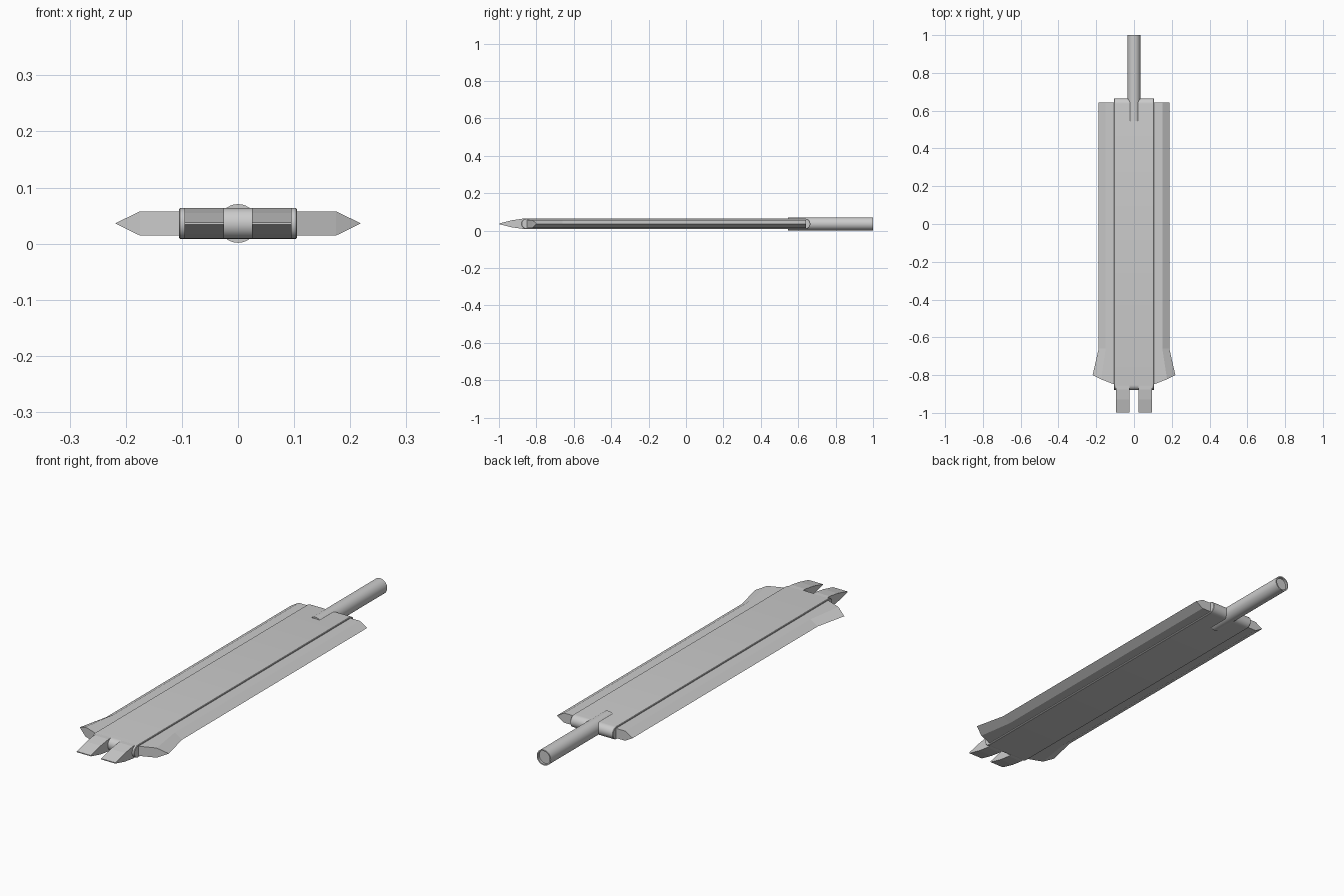
import bpy, bmesh, math
from mathutils import Vector

if "Cube" in bpy.data.objects:
    bpy.data.objects.remove(bpy.data.objects["Cube"])

ZC = 0.036  # mid height of the whole weapon


def make_object(name, bm, smooth=False):
    bmesh.ops.recalc_face_normals(bm, faces=bm.faces[:])
    mesh = bpy.data.meshes.new(name)
    bm.to_mesh(mesh)
    bm.free()
    ob = bpy.data.objects.new(name, mesh)
    bpy.context.collection.objects.link(ob)
    if smooth:
        bpy.ops.object.select_all(action='DESELECT')
        ob.select_set(True)
        bpy.context.view_layer.objects.active = ob
        bpy.ops.object.shade_smooth_by_angle(angle=math.radians(35))
    return ob


def extrude_x(name, profile, x0, x1, smooth=False):
    """Extrude a closed (y, z) profile along x."""
    bm = bmesh.new()
    face = bm.faces.new([bm.verts.new((x0, y, ZC + z)) for y, z in profile])
    ext = bmesh.ops.extrude_face_region(bm, geom=[face])
    verts = [v for v in ext['geom'] if isinstance(v, bmesh.types.BMVert)]
    bmesh.ops.translate(bm, verts=verts, vec=(x1 - x0, 0, 0))
    return make_object(name, bm, smooth)


# central slab with half-round ends
R, FRONT, BACK, N = 0.0275, -0.88, 0.665, 12
profile = []
for i in range(N + 1):
    a = -math.pi / 2 + math.pi * i / N
    profile.append((BACK - R + R * math.cos(a), R * math.sin(a)))
for i in range(N + 1):
    a = math.pi / 2 + math.pi * i / N
    profile.append((FRONT + R + R * math.cos(a), R * math.sin(a)))
core = extrude_x("core_slab", profile, -0.105, 0.105, True)
bev = core.modifiers.new("rim", 'BEVEL')
bev.width = 0.002
bev.segments = 1
bev.limit_method = 'ANGLE'
bev.angle_limit = math.radians(45)

# side blades: each station is (root y, bevel x, bevel y, edge x, edge y)
T = 0.0215
stations = [(0.642, 0.150, 0.642, 0.187, 0.642),
            (-0.66, 0.150, -0.66, 0.187, -0.66),
            (-0.855, 0.175, -0.822, 0.219, -0.80)]
for side, label in ((1, "right"), (-1, "left")):
    bm = bmesh.new()
    rings = []
    for ry, bx, by, ex, ey in stations:
        pts = [(0.09, ry, T), (bx, by, T), (ex, ey, 0),
               (bx, by, -T), (0.09, ry, -T)]
        rings.append([bm.verts.new((side * x, y, ZC + z)) for x, y, z in pts])
    for a, b in zip(rings, rings[1:]):
        for i in range(5):
            j = (i + 1) % 5
            bm.faces.new((a[i], a[j], b[j], b[i]))
    bm.faces.new(rings[0])
    # split the swept tip into a flat wall and a sharpened triangle
    r = rings[-1]
    bm.faces.new((r[0], r[1], r[3], r[4]))
    bm.faces.new((r[1], r[2], r[3]))
    make_object(label + "_blade", bm)

# two wedge-shaped prongs at the front
wedge = [(-0.998, 0.002), (-0.93, 0.019), (-0.875, 0.0272), (-0.84, 0.0272),
         (-0.84, -0.0265), (-0.875, -0.0265), (-0.93, -0.019), (-0.998, -0.002)]
for side, label in ((1, "right"), (-1, "left")):
    extrude_x(label + "_prong", wedge, side * 0.025, side * 0.095)

# round handle, sunk into the slab, with a recessed end
bm = bmesh.new()
SEG = 32
rings = []
for r, y in ((0.0345, 0.545), (0.0345, 1.0), (0.029, 1.0), (0.029, 0.99)):
    rings.append([bm.verts.new((r * math.cos(2 * math.pi * k / SEG), y,
                                ZC + r * math.sin(2 * math.pi * k / SEG)))
                  for k in range(SEG)])
for a, b in zip(rings, rings[1:]):
    for k in range(SEG):
        j = (k + 1) % SEG
        bm.faces.new((a[k], a[j], b[j], b[k]))
bm.faces.new(rings[0])
bm.faces.new(rings[-1])
make_object("handle", bm, True)
